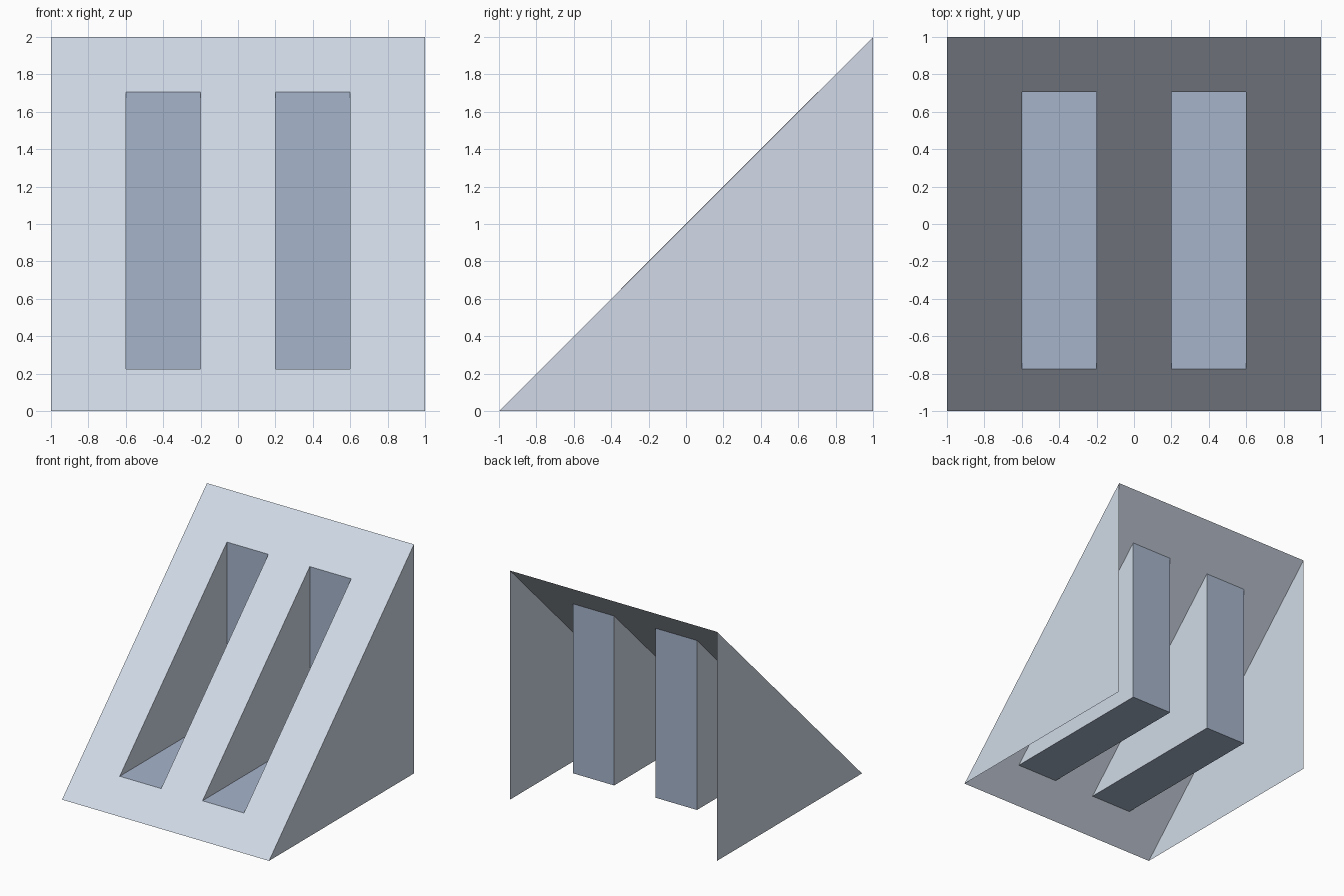
import bpy

if "Cube" in bpy.data.objects:
    bpy.data.objects.remove(bpy.data.objects["Cube"])

LOW, HIGH = 0.225, 1.705          # slot ends, as heights on the 45 degree slope
SLOTS = [(-0.6, -0.2), (0.2, 0.6)]


def material(name, rgb):
    m = bpy.data.materials.new(name)
    m.diffuse_color = (*rgb, 1)
    m.use_nodes = True
    m.node_tree.nodes["Principled BSDF"].inputs["Base Color"].default_value = m.diffuse_color
    return m


pale = material("pale_blue_grey", (0.70, 0.77, 0.88))
steel = material("steel_blue", (0.38, 0.46, 0.60))


def slope(x, z):
    """Point on the sloped plane."""
    return (x, z - 1, z)


def build(name, faces, mats):
    """Make a sheet object from (points, material index) faces."""
    verts, polys = [], []
    for pts, _ in faces:
        ids = []
        for p in pts:
            if p not in verts:
                verts.append(p)
            ids.append(verts.index(p))
        polys.append(ids)
    mesh = bpy.data.meshes.new(name)
    mesh.from_pydata(verts, [], polys)
    for m in mats:
        mesh.materials.append(m)
    for poly, (_, idx) in zip(mesh.polygons, faces):
        poly.material_index = idx
    mesh.update()
    ob = bpy.data.objects.new(name, mesh)
    bpy.context.collection.objects.link(ob)


# Sloped front panel with two slot openings
xs, zs = [-1, -0.6, -0.2, 0.2, 0.6, 1], [0, LOW, HIGH, 2]
panel = []
for i in range(5):
    for j in range(3):
        if j == 1 and i in (1, 3):
            continue
        panel.append(([slope(xs[i], zs[j]), slope(xs[i + 1], zs[j]),
                       slope(xs[i + 1], zs[j + 1]), slope(xs[i], zs[j + 1])], 0))
build("slope_panel", panel, [pale])

# Triangular side walls; back and bottom stay open
for name, x in (("left_side", -1), ("right_side", 1)):
    tri = [(x, -1, 0), (x, 1, 0), (x, 1, 2)]
    build(name, [(tri if x > 0 else tri[::-1], 0)], [pale])

# Recessed slots: floor and back wall in steel, triangular cheeks in pale
back = HIGH - 1
for name, (a, b) in zip(("left_slot", "right_slot"), SLOTS):
    floor = [slope(a, LOW), slope(b, LOW), (b, back, LOW), (a, back, LOW)]
    wall = [(a, back, LOW), (b, back, LOW), slope(b, HIGH), slope(a, HIGH)]
    cheek_a = [slope(a, LOW), (a, back, LOW), slope(a, HIGH)]
    cheek_b = [slope(b, HIGH), (b, back, LOW), slope(b, LOW)]
    build(name, [(floor, 1), (wall, 1), (cheek_a, 0), (cheek_b, 0)], [pale, steel])
